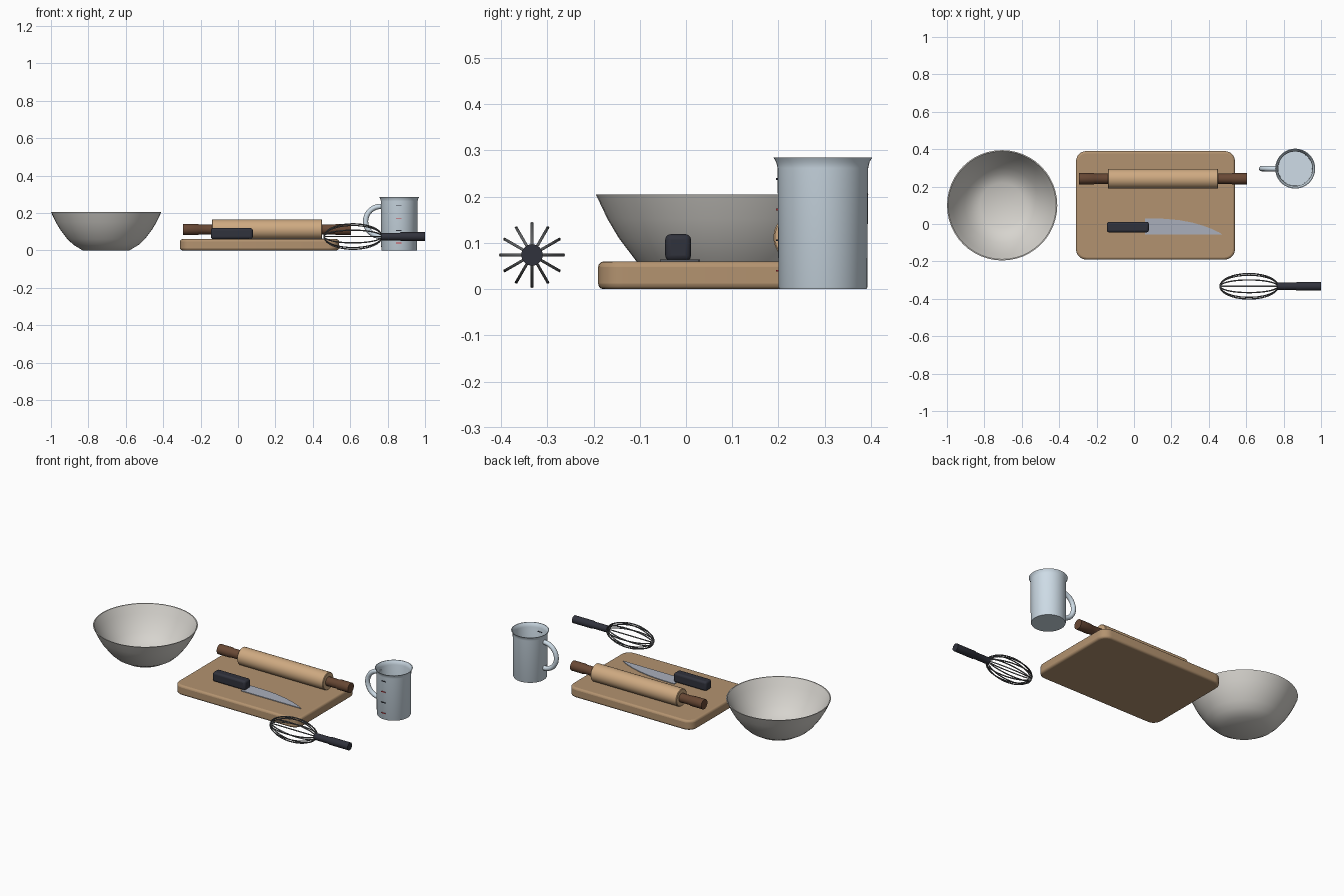
import bpy, bmesh, math
from mathutils import Matrix, Vector

cube = bpy.data.objects.get("Cube")
if cube:
    bpy.data.objects.remove(cube, do_unlink=True)


def material(name, r, g, b):
    mat = bpy.data.materials.new(name)
    mat.use_nodes = True
    mat.diffuse_color = (r, g, b, 1)
    mat.node_tree.nodes["Principled BSDF"].inputs["Base Color"].default_value = (r, g, b, 1)
    return mat


STEEL = material("bowl_steel", 0.68, 0.66, 0.62)
BOARD = material("board_wood", 0.45, 0.29, 0.16)
PIN = material("pin_wood", 0.62, 0.40, 0.22)
BROWN = material("dark_wood", 0.14, 0.065, 0.035)
BLACK = material("grip_black", 0.03, 0.032, 0.045)
BLADE = material("blade_steel", 0.40, 0.43, 0.50)
WIRE = material("wire_steel", 0.12, 0.125, 0.13)
CUP = material("cup_blue", 0.62, 0.72, 0.80)
RED = material("mark_red", 0.6, 0.05, 0.06)


def finish(obj, mat, angle=35):
    obj.data.materials.append(mat)
    bpy.ops.object.select_all(action="DESELECT")
    obj.select_set(True)
    bpy.context.view_layer.objects.active = obj
    bpy.ops.object.shade_smooth_by_angle(angle=math.radians(angle))
    return obj


def from_bmesh(name, bm, mat, loc, angle=35):
    bmesh.ops.recalc_face_normals(bm, faces=bm.faces)
    mesh = bpy.data.meshes.new(name)
    bm.to_mesh(mesh)
    bm.free()
    obj = bpy.data.objects.new(name, mesh)
    obj.location = loc
    bpy.context.collection.objects.link(obj)
    return finish(obj, mat, angle)


def lathe(name, profile, mat, loc, along_x=False, steps=48):
    """Spin (radius, height) points about z, optionally laying the axis along x."""
    bm = bmesh.new()
    verts = [bm.verts.new((r, 0, z)) for r, z in profile]
    edges = [bm.edges.new(pair) for pair in zip(verts, verts[1:])]
    bmesh.ops.spin(bm, geom=verts + edges, axis=(0, 0, 1), cent=(0, 0, 0),
                   angle=math.tau, steps=steps, use_merge=True)
    bmesh.ops.remove_doubles(bm, verts=bm.verts, dist=0.0001)
    if along_x:
        bm.transform(Matrix.Rotation(math.pi / 2, 4, "Y"))
    return from_bmesh(name, bm, mat, loc)


def slab(name, outline, height, mat, loc):
    """Extrude a flat outline upwards."""
    bm = bmesh.new()
    face = bm.faces.new([bm.verts.new((x, y, 0)) for x, y in outline])
    top = bmesh.ops.extrude_face_region(bm, geom=[face])["geom"]
    bmesh.ops.translate(bm, verts=[v for v in top if isinstance(v, bmesh.types.BMVert)],
                        vec=(0, 0, height))
    return from_bmesh(name, bm, mat, loc)


def block(name, size, mat, loc):
    bm = bmesh.new()
    bmesh.ops.create_cube(bm, size=1, matrix=Matrix.Diagonal((*size, 1)))
    return from_bmesh(name, bm, mat, loc)


def bevel(obj, width, segments=3):
    mod = obj.modifiers.new("soft_edges", "BEVEL")
    mod.width, mod.segments = width, segments
    mod.limit_method, mod.angle_limit = "ANGLE", math.radians(40)


def tube(name, points, radius, mat, loc, closed=False, sides=8):
    """Sweep a circle along a path lying in a plane."""
    points = [Vector(p) for p in points]
    n = len(points)
    normal = (points[1] - points[0]).cross(points[n // 2] - points[0]).normalized()
    bm = bmesh.new()
    rings = []
    for i, p in enumerate(points):
        ahead = points[(i + 1) % n] if closed else points[min(i + 1, n - 1)]
        behind = points[i - 1] if closed else points[max(i - 1, 0)]
        side = (ahead - behind).normalized().cross(normal)
        angles = [math.tau * k / sides for k in range(sides)]
        rings.append([bm.verts.new(p + radius * (side * math.cos(a) + normal * math.sin(a)))
                      for a in angles])
    for a, b in zip(rings, rings[1:] + (rings[:1] if closed else [])):
        for k in range(sides):
            j = (k + 1) % sides
            bm.faces.new((a[k], a[j], b[j], b[k]))
    if not closed:
        bm.faces.new(rings[0])
        bm.faces.new(rings[-1])
    return from_bmesh(name, bm, mat, loc, 60)


# Mixing bowl: outer wall up, rim, inner wall down
outer = [(0, 0), (0.125, 0), (0.175, 0.03), (0.207, 0.06), (0.245, 0.11),
         (0.27, 0.152), (0.295, 0.205)]
inner = [(max(r - 0.006, 0), z + 0.005) for r, z in outer[:-1]]
lathe("mixing_bowl", outer + [(0.289, 0.205)] + inner[::-1], STEEL, (-0.705, 0.10, 0))

# Cutting board with rounded corners
half_x, half_y, corner = 0.425, 0.29, 0.055
outline = []
for q, (sx, sy) in enumerate([(1, 1), (-1, 1), (-1, -1), (1, -1)]):
    for k in range(7):
        a = math.pi / 2 * (q + k / 6)
        outline.append((sx * (half_x - corner) + corner * math.cos(a),
                        sy * (half_y - corner) + corner * math.sin(a)))
board = slab("cutting_board", outline, 0.06, BOARD, (0.115, 0.10, 0))
bevel(board, 0.012)

# Rolling pin lying along x
pin_at = Vector((0.155, 0.242, 0.112))
lathe("rolling_pin_body", [(0, -0.295), (0.05, -0.295), (0.053, -0.292), (0.053, 0.292),
                           (0.05, 0.295), (0, 0.295)], PIN, pin_at, True, 32)
for side, label in ((1, "left"), (-1, "right")):
    lathe("rolling_pin_handle_" + label,
          [(0, side * 0.28), (0.027, side * 0.28), (0.027, side * 0.365),
           (0.03, side * 0.37), (0.03, side * 0.45), (0, side * 0.45)],
          BROWN, pin_at, True, 24)

# Knife: bevelled grip and thin curved blade
grip = block("knife_handle", (0.225, 0.056, 0.058), BLACK, (-0.033, -0.017, 0.09))
bevel(grip, 0.012)
spine = [(0.06, 0.03), (0.16, 0.028), (0.24, 0.021), (0.31, 0.008), (0.37, -0.009),
         (0.42, -0.028), (0.455, -0.045), (0.472, -0.056)]
slab("knife_blade", spine + [(0.06, -0.056)], 0.004, BLADE, (0, 0, 0.06))

# Whisk: looped wires around a shared axis, then the grip
whisk_at = (0.615, -0.333, 0.074)
for i in range(6):
    turn = math.pi * i / 6
    loop = []
    for k in range(40):
        a = math.tau * k / 40
        r = 0.068 * math.sin(a)
        loop.append((0.155 * math.cos(a), r * math.cos(turn), r * math.sin(turn)))
    tube("whisk_wire_%d" % (i + 1), loop, 0.0035, WIRE, whisk_at, closed=True, sides=6)
lathe("whisk_handle", [(0, 0.15), (0.020, 0.15), (0.020, 0.25), (0.023, 0.255),
                       (0.023, 0.385), (0, 0.385)], BLACK, whisk_at, True, 24)

# Measuring cup with flared lip
cup_at = Vector((0.862, 0.296, 0))
lathe("measuring_cup", [(0, 0), (0.094, 0), (0.096, 0.004), (0.098, 0.262), (0.101, 0.275),
                        (0.107, 0.285), (0.103, 0.285), (0.096, 0.274), (0.093, 0.26),
                        (0.091, 0.007), (0, 0.007)], CUP, cup_at)
arc = [math.radians(82 + 196 * k / 20) for k in range(21)]
tube("cup_handle", [(0.08 * math.cos(a), 0, 0.08 * math.sin(a)) for a in arc],
     0.014, CUP, cup_at + Vector((-0.1, 0, 0.155)), sides=12)

# Measuring marks on the front of the cup
for i in range(4):
    block("cup_mark_%d" % (i + 1), (0.028, 0.012, 0.004), BLACK if i % 2 else RED,
          cup_at + Vector((-0.003, -0.095, 0.04 + 0.066 * i)))
